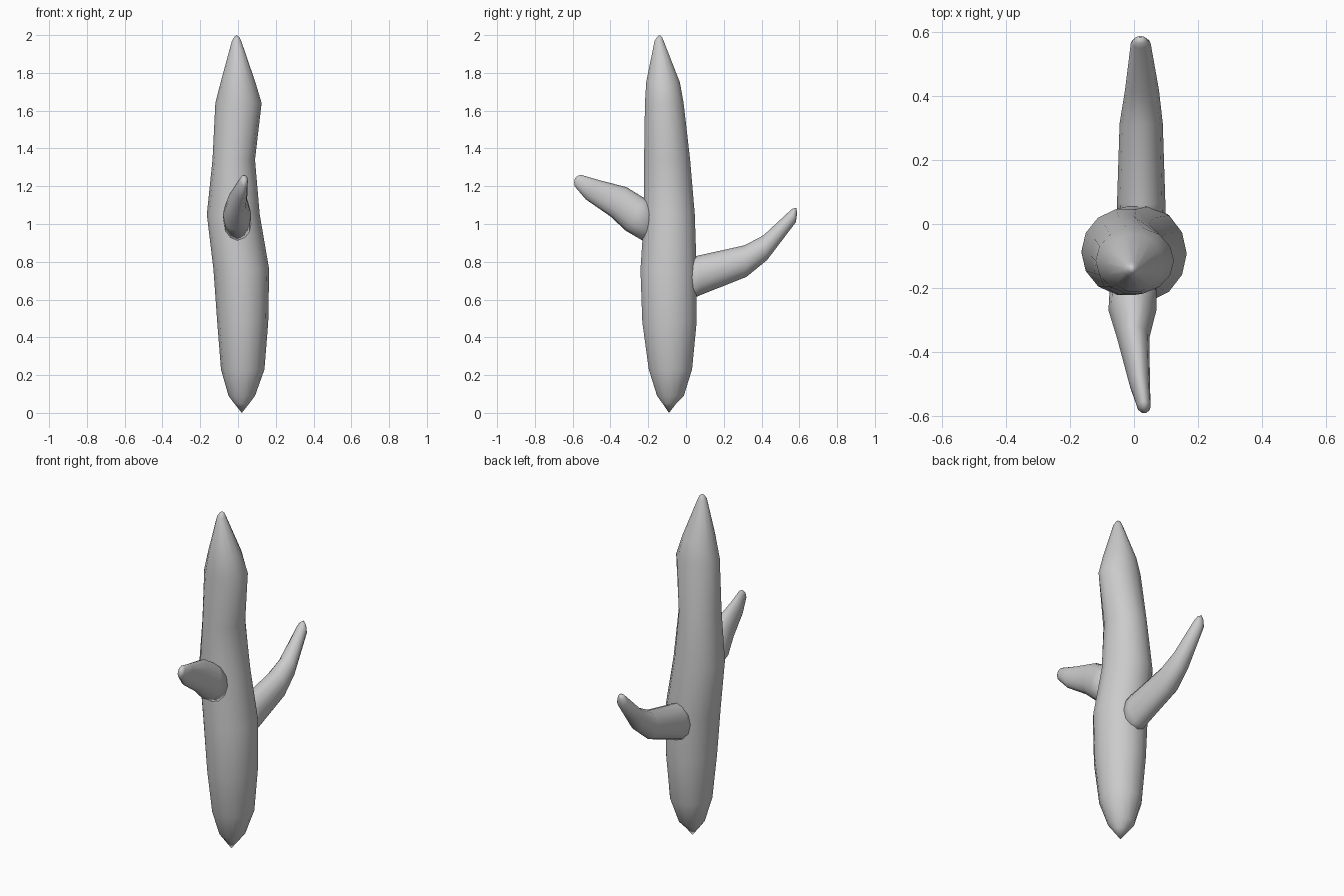
import bpy, bmesh, math
from mathutils import Vector


def loft(name, rings, start, end, sides=12):
    """Tube through rings (x0, x1, (y, z) one side, (y, z) opposite side), closed by end points."""
    bm = bmesh.new()
    loops = []
    for x0, x1, a, b in rings:
        pa, pb = Vector((0, *a)), Vector((0, *b))
        centre = (pa + pb) / 2 + Vector(((x0 + x1) / 2, 0, 0))
        u, v = Vector(((x1 - x0) / 2, 0, 0)), (pa - pb) / 2
        angles = [2 * math.pi * i / sides for i in range(sides)]
        loops.append([bm.verts.new(centre + u * math.cos(t) + v * math.sin(t)) for t in angles])
    first, last = bm.verts.new(start), bm.verts.new(end)
    for i in range(sides):
        j = (i + 1) % sides
        for lo, hi in zip(loops, loops[1:]):
            bm.faces.new((lo[i], lo[j], hi[j], hi[i]))
        bm.faces.new((first, loops[0][j], loops[0][i]))
        bm.faces.new((last, loops[-1][i], loops[-1][j]))
    bmesh.ops.recalc_face_normals(bm, faces=bm.faces)
    for f in bm.faces:
        f.smooth = True
    mesh = bpy.data.meshes.new(name)
    bm.to_mesh(mesh)
    bm.free()
    obj = bpy.data.objects.new(name, mesh)
    bpy.context.collection.objects.link(obj)
    return obj


# Main stem: z, x range, y range
stem = [
    (0.05, -0.02, 0.06, -0.125, -0.05),
    (0.09, -0.05, 0.09, -0.155, -0.01),
    (0.23, -0.09, 0.14, -0.20, 0.035),
    (0.48, -0.11, 0.16, -0.235, 0.06),
    (0.76, -0.13, 0.165, -0.245, 0.06),
    (1.05, -0.165, 0.115, -0.225, 0.05),
    (1.34, -0.135, 0.09, -0.225, 0.025),
    (1.64, -0.12, 0.125, -0.22, -0.01),
    (1.75, -0.092, 0.092, -0.213, -0.03),
    (1.97, -0.032, 0.017, -0.167, -0.118),
    (1.99, -0.02, 0.006, -0.153, -0.127),
]
loft("stem", [(x0, x1, (y0, z), (y1, z)) for z, x0, x1, y0, y1 in stem],
     (0.02, -0.09, 0.0), (-0.007, -0.14, 2.0), 14)

# Rear arm, curving upward
loft("rear_arm", [
    (-0.055, 0.10, (0.0, 0.82), (0.0, 0.59)),
    (-0.053, 0.098, (0.06, 0.832), (0.08, 0.625)),
    (-0.045, 0.09, (0.31, 0.887), (0.32, 0.72)),
    (-0.028, 0.078, (0.41, 0.94), (0.43, 0.81)),
    (-0.01, 0.052, (0.55, 1.07), (0.582, 1.01)),
    (0.0, 0.04, (0.565, 1.082), (0.588, 1.055)),
], (0.02, 0.02, 0.70), (0.02, 0.585, 1.085))

# Front arm, angled upward
loft("front_arm", [
    (-0.075, 0.07, (-0.17, 1.11), (-0.20, 0.895)),
    (-0.08, 0.07, (-0.22, 1.137), (-0.32, 0.965)),
    (-0.053, 0.048, (-0.315, 1.195), (-0.40, 1.04)),
    (-0.015, 0.05, (-0.47, 1.235), (-0.53, 1.13)),
    (0.01, 0.052, (-0.555, 1.26), (-0.59, 1.20)),
    (0.018, 0.046, (-0.57, 1.257), (-0.592, 1.22)),
], (0.0, -0.18, 1.0), (0.033, -0.588, 1.243))
